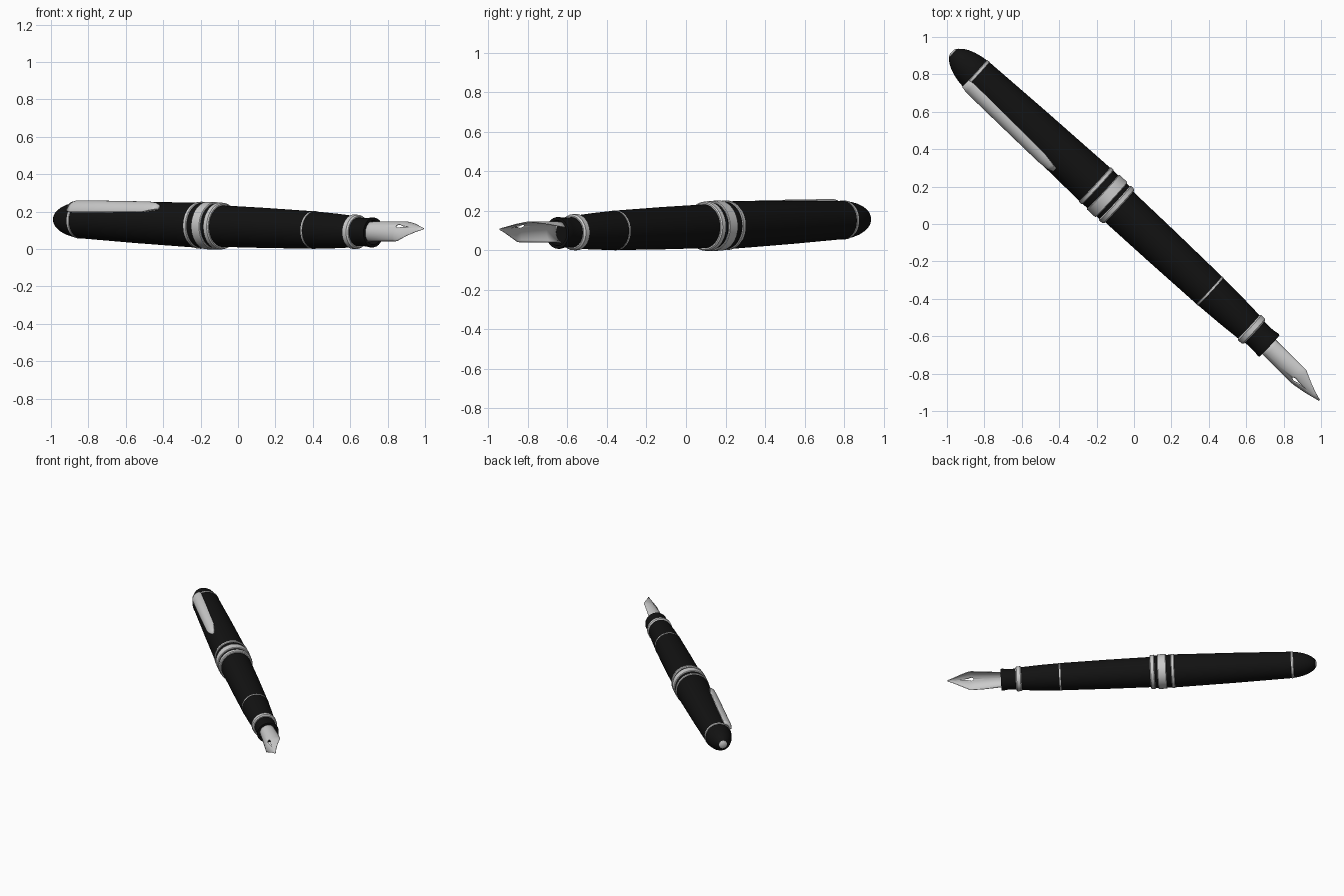
import bpy, bmesh, math
from mathutils import Matrix, Vector

if "Cube" in bpy.data.objects:
    bpy.data.objects.remove(bpy.data.objects["Cube"])

# Pen frame: local X runs along the pen to the nib, local Z faces the clip side
X = Vector((0.734, -0.679, -0.031)).normalized()
Z = Vector((-0.48, -0.519, 0.707))
Z = (Z - X * Z.dot(X)).normalized()
Y = Z.cross(X)
FRAME = Matrix((X, Y, Z)).transposed().to_4x4()
FRAME.translation = (-0.105, 0.115, 0.1235)

black = bpy.data.materials.new("black_resin")
black.diffuse_color = (0.006, 0.006, 0.006, 1)
black.use_nodes = True
black.node_tree.nodes["Principled BSDF"].inputs["Base Color"].default_value = black.diffuse_color


def finish(bm, name, mat=None, thickness=0):
    bmesh.ops.recalc_face_normals(bm, faces=bm.faces)
    me = bpy.data.meshes.new(name)
    bm.to_mesh(me)
    bm.free()
    ob = bpy.data.objects.new(name, me)
    bpy.context.collection.objects.link(ob)
    ob.matrix_world = FRAME
    if mat:
        me.materials.append(mat)
    bpy.ops.object.select_all(action='DESELECT')
    ob.select_set(True)
    bpy.context.view_layer.objects.active = ob
    bpy.ops.object.shade_smooth_by_angle(angle=math.radians(35))
    if thickness:
        mod = ob.modifiers.new("thickness", 'SOLIDIFY')
        mod.thickness = thickness
        mod.offset = -1
    return ob


def lathe(name, profile, mat=None, n=64):
    """Turn (s, radius) points round the pen axis."""
    bm = bmesh.new()
    vs = [bm.verts.new((s, r, 0)) for s, r in profile]
    es = [bm.edges.new(p) for p in zip(vs, vs[1:])]
    bmesh.ops.spin(bm, geom=vs + es, axis=(1, 0, 0), cent=(0, 0, 0),
                   angle=math.tau, steps=n, use_duplicate=False)
    bmesh.ops.remove_doubles(bm, verts=bm.verts, dist=1e-5)
    return finish(bm, name, mat)


def ring(name, s0, s1, r0, r1, b=0.004):
    """Raised metal ring with softened edges, reaching into the body."""
    lathe(name, [(s0, r0 - 0.03), (s0, r0 - b), (s0 + b, r0), (s1 - b, r1),
                 (s1, r1 - b), (s1, r1 - 0.03)])


def sheet(name, stations, thickness, n=8, hole=None):
    """Curved strip; stations are (s, crest height, radius, half angle, inner half width)."""
    bm = bmesh.new()
    rows = []
    for s, h, r, deg, hw in stations:
        a = math.radians(deg)
        k0 = hw / r
        half = [k0 + (a - k0) * i / n for i in range(n + 1)]
        angles = [-t for t in reversed(half)] + half
        rows.append([bm.verts.new((s, r * math.sin(t), h - r * (1 - math.cos(t))))
                     for t in angles])
    for j, (p, q) in enumerate(zip(rows, rows[1:])):
        for i in range(len(p) - 1):
            if hole and i == n and hole[0] <= j < hole[1]:
                continue
            bm.faces.new((p[i], p[i + 1], q[i + 1], q[i]))
    ob = finish(bm, name, None, thickness)
    # the outside of the strip must face away from the pen axis
    if sum(f.normal.z * f.area for f in ob.data.polygons) < 0:
        ob.data.flip_normals()
    return ob


# Cap (posted on the back of the barrel) with its rounded crown
lathe("cap", [(0.03, 0), (0.03, 0.118), (-0.145, 0.121), (-0.6, 0.110),
              (-1.0, 0.097), (-1.0, 0)], black)
lathe("cap_crown", [(-1.01, 0), (-1.01, 0.096), (-1.05, 0.091), (-1.09, 0.082),
                    (-1.125, 0.069), (-1.152, 0.054), (-1.17, 0.038),
                    (-1.176, 0.03), (-1.176, 0)], black)
lathe("crown_inlay", [(-1.17, 0.031), (-1.178, 0.030), (-1.184, 0.02), (-1.186, 0)])
ring("crown_ring", -1.02, -0.998, 0.098, 0.099)

# Three cap bands
ring("cap_band_rear", -0.145, -0.12, 0.125, 0.126)
ring("cap_band_wide", -0.085, -0.02, 0.127, 0.127)
ring("cap_band_front", 0.0, 0.035, 0.126, 0.124, 0.006)

# Barrel, grip section and flared mouth
lathe("barrel", [(0.02, 0), (0.02, 0.111), (0.35, 0.107), (0.695, 0.1), (0.695, 0)], black)
ring("barrel_ring", 0.69, 0.702, 0.101, 0.101, 0.001)
lathe("grip_section", [(0.7, 0), (0.7, 0.0995), (0.85, 0.093), (1.0, 0.083), (1.0, 0)], black)
ring("grip_ring", 0.978, 1.022, 0.092, 0.091, 0.008)
lathe("grip_mouth", [(1.0, 0), (1.0, 0.078), (1.05, 0.075), (1.09, 0.076), (1.12, 0.081),
                     (1.13, 0.079), (1.13, 0.064), (1.08, 0.06), (1.08, 0)], black)

# Nib: curved leaf with a teardrop breather hole
sheet("nib", [(1.075, 0.058, 0.056, 112, 0.001), (1.15, 0.059, 0.058, 100, 0.001),
              (1.25, 0.061, 0.068, 80, 0.001), (1.332, 0.060, 0.078, 66, 0.001),
              (1.338, 0.060, 0.079, 65, 0.009), (1.35, 0.060, 0.080, 64, 0.013),
              (1.362, 0.059, 0.080, 62.5, 0.010), (1.375, 0.058, 0.078, 58, 0.005),
              (1.43, 0.054, 0.062, 45, 0.001), (1.48, 0.050, 0.035, 38, 0.001),
              (1.523, 0.047, 0.012, 25, 0.001)], 0.004, hole=(3, 8))

# Clip: long domed strip narrowing to the tip, plus its root under the crown ring
sheet("clip", [(-1.02, 0.116, 0.06, 36, 0.001), (-0.985, 0.126, 0.06, 48, 0.001),
               (-0.75, 0.133, 0.06, 46, 0.001), (-0.45, 0.141, 0.06, 40, 0.001),
               (-0.39, 0.140, 0.055, 30, 0.001), (-0.355, 0.130, 0.05, 16, 0.001)], 0.016)
